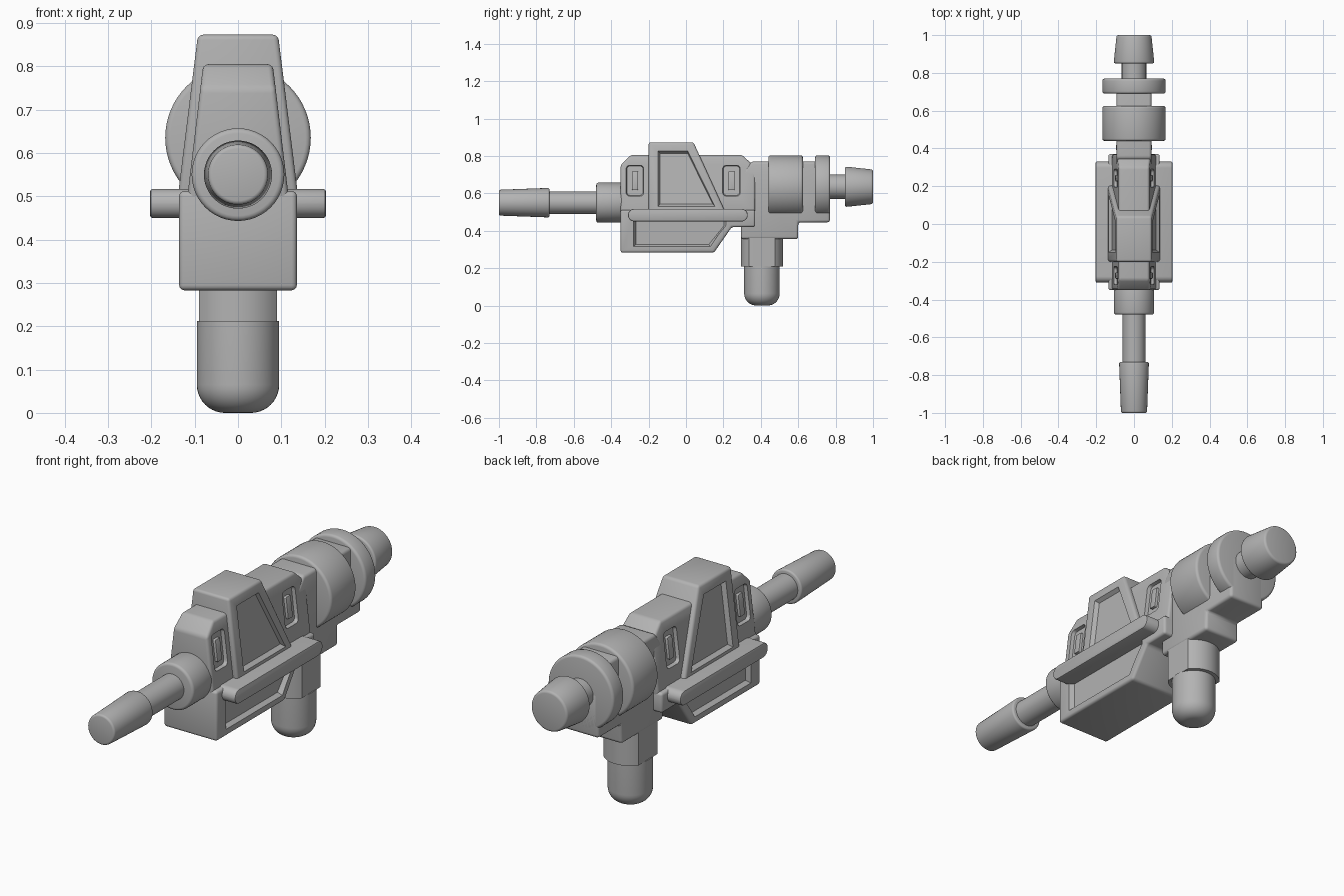
import bpy, bmesh
from math import sin, cos, pi, radians

cube = bpy.data.objects.get("Cube")
if cube:
    bpy.data.objects.remove(cube, do_unlink=True)

grey = bpy.data.materials.new("plain_grey")
grey.use_nodes = True
GREY = (0.45, 0.45, 0.45, 1)
grey.diffuse_color = GREY
for node in grey.node_tree.nodes:
    if node.type == 'BSDF_PRINCIPLED':
        node.inputs["Base Color"].default_value = GREY


def make(name, verts, faces, bevel=0.0, segments=3):
    """Mesh object with outward normals and rounded edges."""
    bm = bmesh.new()
    vs = [bm.verts.new(v) for v in verts]
    for f in faces:
        bm.faces.new([vs[i] for i in f])
    bmesh.ops.recalc_face_normals(bm, faces=bm.faces)
    mesh = bpy.data.meshes.new(name)
    bm.to_mesh(mesh)
    bm.free()
    mesh.materials.append(grey)
    ob = bpy.data.objects.new(name, mesh)
    bpy.context.scene.collection.objects.link(ob)
    if bevel:
        mod = ob.modifiers.new("round", 'BEVEL')
        mod.width = bevel
        mod.segments = segments
        mod.limit_method = 'ANGLE'
        mod.angle_limit = radians(30)
    return ob


def skin(rings):
    """Faces joining equal rings of vertices, with both ends capped."""
    n = len(rings[0])
    verts = [v for ring in rings for v in ring]
    faces = [tuple(range(n)), tuple(range(len(verts) - n, len(verts)))]
    for k in range(len(rings) - 1):
        for i in range(n):
            j = (i + 1) % n
            faces.append((k * n + i, k * n + j, (k + 1) * n + j, (k + 1) * n + i))
    return verts, faces


def prism(name, outline, width, bevel=0.0, segments=3):
    """Side outline in y, z; width gives the half width at a height."""
    rings = [[(s * width(z), y, z) for y, z in outline] for s in (-1, 1)]
    return make(name, *skin(rings), bevel, segments)


def lathe(name, profile, axis, centre, bevel=0.0, clamp=1.0, n=48):
    """Profile of radius and distance, turned round y or z."""
    rings = []
    for r, d in profile:
        ring = []
        for i in range(n):
            x, c = r * cos(2 * pi * i / n), r * sin(2 * pi * i / n)
            x = max(-clamp, min(clamp, x))
            ring.append((x, d, centre + c) if axis == 'Y' else (x, centre + c, d))
        rings.append(ring)
    return make(name, *skin(rings), bevel)


def scaled(outline, grow):
    """Outline grown or shrunk about the middle of its bounds."""
    ys, zs = zip(*outline)
    cy, cz = (min(ys) + max(ys)) / 2, (min(zs) + max(zs)) / 2
    fy = 1 + 2 * grow / (max(ys) - min(ys))
    fz = 1 + 2 * grow / (max(zs) - min(zs))
    return [(cy + (y - cy) * fy, cz + (z - cz) * fz) for y, z in outline]


def recess(ob, outline, width, depth, slope):
    """Cut a sloping-walled panel into both sides of a part."""
    for s in (-1, 1):
        rings = []
        for off, grow in ((-depth, -slope), (depth, slope)):
            rings.append([(s * (width(z) + off), y, z) for y, z in scaled(outline, grow)])
        cutter = make("panel_cutter", *skin(rings))
        cutter.hide_render = True
        mod = ob.modifiers.new("panel", 'BOOLEAN')
        mod.operation = 'DIFFERENCE'
        mod.solver = 'EXACT'
        mod.object = cutter


def rounded(y0, y1, z0, z1, r, steps=4):
    """Rounded rectangle outline."""
    pts = []
    corners = ((y1 - r, z1 - r), (y0 + r, z1 - r), (y0 + r, z0 + r), (y1 - r, z0 + r))
    for q, (cy, cz) in enumerate(corners):
        for i in range(steps + 1):
            a = (q + i / steps) * pi / 2
            pts.append((cy + r * cos(a), cz + r * sin(a)))
    return pts


def flat(w):
    return lambda z: w


def upper_w(z):
    return 0.115 - 0.12 * (z - 0.515)


def fin_w(z):
    return 0.137 - 0.124 * (z - 0.515)


# Lower body with sunken side panels
lower = prism("lower_body", [(-0.35, 0.283), (0.15, 0.283), (0.245, 0.42), (0.37, 0.42),
                             (0.37, 0.512), (-0.35, 0.512)], flat(0.136), 0.012)
recess(lower, [(-0.28, 0.315), (0.13, 0.315), (0.215, 0.43), (0.215, 0.49), (-0.28, 0.49)],
       flat(0.136), 0.02, 0.012)

# Tapered upper body with slotted windows
upper = prism("upper_body", [(-0.35, 0.49), (0.37, 0.49), (0.37, 0.74), (0.3, 0.805),
                             (-0.295, 0.805), (-0.35, 0.75)], upper_w, 0.012)
for tag, y in (("front", -0.273), ("rear", 0.243)):
    recess(upper, rounded(y - 0.047, y + 0.047, 0.585, 0.75, 0.018), upper_w, 0.016, 0.004)
    prism(tag + "_window_block", rounded(y - 0.017, y + 0.017, 0.618, 0.717, 0.004),
          lambda z: upper_w(z) - 0.003, 0.003, 2)

# Raised centre fin with framed side panels
fin = prism("centre_fin", [(-0.2, 0.49), (0.215, 0.49), (0.04, 0.873), (-0.2, 0.873)],
            fin_w, 0.012)
recess(fin, [(-0.15, 0.53), (0.155, 0.53), (0.01, 0.825), (-0.15, 0.825)], fin_w, 0.018, 0.012)

# Side rails, one bar passing through the body
prism("side_rails", rounded(-0.31, 0.33, 0.45, 0.517, 0.033, 8), flat(0.203), 0.006, 2)

# Barrel
BARREL_Z = 0.55
lathe("barrel_collar", [(0.107, -0.48), (0.107, -0.33)], 'Y', BARREL_Z, 0.012)
lathe("barrel", [(0.06, -0.76), (0.06, -0.45)], 'Y', BARREL_Z)
lathe("muzzle", [(0.069, -1.0), (0.079, -0.73)], 'Y', BARREL_Z, 0.009)

# Rear housing and drums
prism("rear_housing", [(0.294, 0.355), (0.6, 0.355), (0.6, 0.445), (0.77, 0.445),
                       (0.77, 0.64), (0.72, 0.77), (0.35, 0.77), (0.294, 0.70)],
      flat(0.092), 0.014)
REAR_Z = 0.635
for name, y0, y1 in (("large_drum", 0.44, 0.625), ("small_drum", 0.69, 0.77)):
    lathe(name, [(0.168, y0), (0.168, y1)], 'Y', REAR_Z, 0.012, n=64)
lathe("rear_stem", [(0.065, 0.74), (0.065, 0.88)], 'Y', REAR_Z)
lathe("rear_cap", [(0.108, 0.85), (0.092, 1.0)], 'Y', REAR_Z, 0.01)

# Grip with a flat-sided collar and a rounded foot
GRIP_Y = 0.406
lathe("grip_collar", [(0.113, 0.21), (0.113, 0.38)], 'Z', GRIP_Y, clamp=0.09)
foot = [(0.03 + 0.065 * sin(a), 0.065 - 0.065 * cos(a))
        for a in (pi / 2 * i / 10 for i in range(11))]
lathe("grip", foot + [(0.095, 0.212)], 'Z', GRIP_Y)

# Apply modifiers, drop the cutters, and shade with sharp edges kept
deps = bpy.context.evaluated_depsgraph_get()
deps.update()
parts = [o for o in bpy.context.scene.objects
         if o.type == 'MESH' and grey.name in o.data.materials]
baked = {o: bpy.data.meshes.new_from_object(o.evaluated_get(deps)) for o in parts}
bpy.ops.object.select_all(action='DESELECT')
for ob, mesh in baked.items():
    if ob.name.startswith("panel_cutter"):
        bpy.data.objects.remove(ob, do_unlink=True)
        continue
    ob.modifiers.clear()
    ob.data = mesh
    ob.select_set(True)
    bpy.context.view_layer.objects.active = ob
bpy.ops.object.shade_smooth_by_angle(angle=radians(35))
